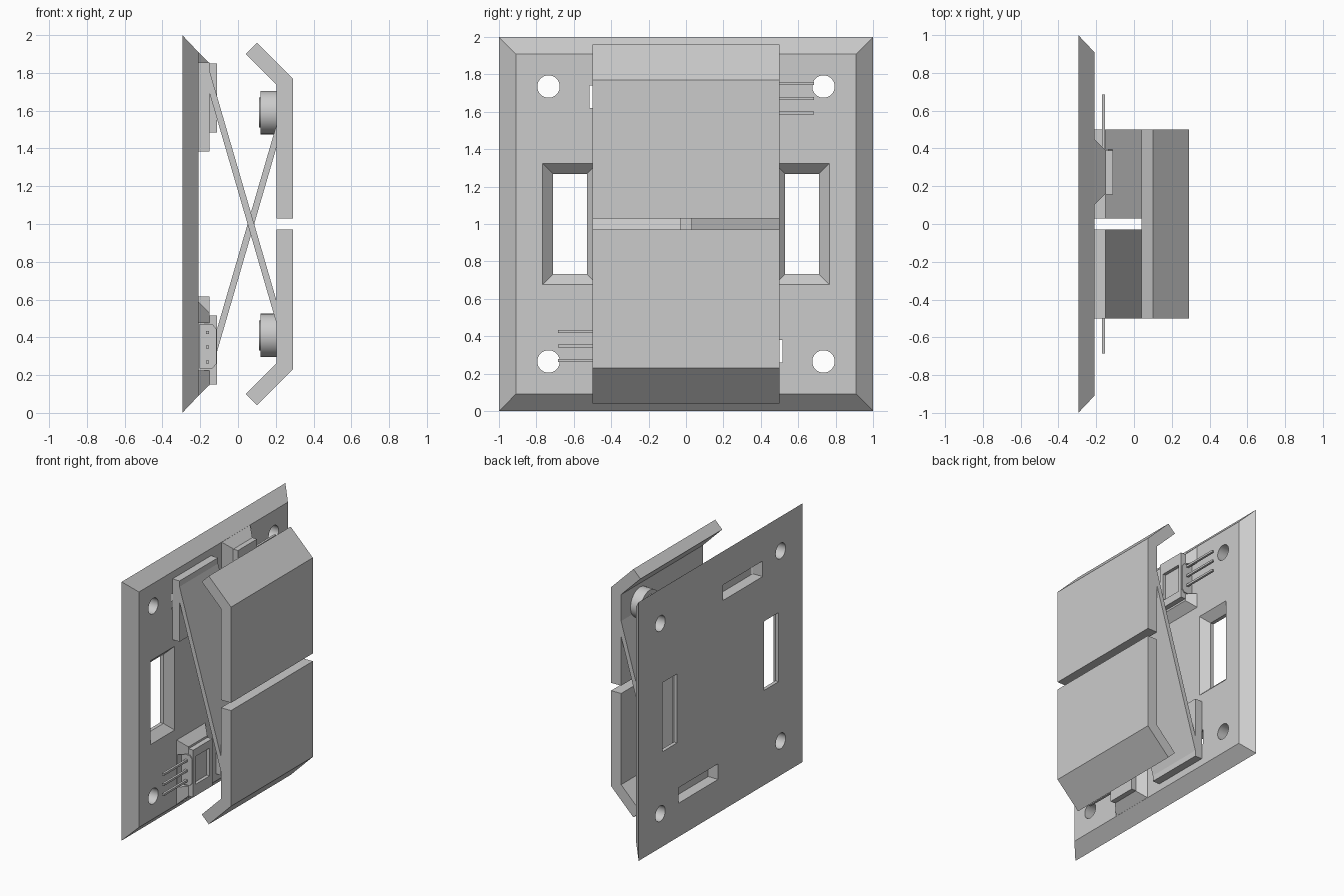
import bpy, bmesh, math
from mathutils import Matrix, Vector

if "Cube" in bpy.data.objects:
    bpy.data.objects.remove(bpy.data.objects["Cube"])

FLIP = Matrix.Translation((0, 0, 2)) @ Matrix.Rotation(math.pi, 4, 'X')  # half turn about the centre


def finish(name, bm, flip=False):
    bmesh.ops.recalc_face_normals(bm, faces=bm.faces)
    if flip:
        bm.transform(FLIP)
    me = bpy.data.meshes.new(name)
    bm.to_mesh(me)
    bm.free()
    ob = bpy.data.objects.new(name, me)
    bpy.context.collection.objects.link(ob)
    return ob


def loft(name, sections, flip=False):
    """Rectangles (x, y0, y1, z0, z1) joined along x."""
    bm = bmesh.new()
    rings = [[bm.verts.new((x, y, z)) for y, z in ((y0, z0), (y1, z0), (y1, z1), (y0, z1))]
             for x, y0, y1, z0, z1 in sections]
    bm.faces.new(rings[0])
    bm.faces.new(rings[-1])
    for a, b in zip(rings, rings[1:]):
        for i in range(4):
            j = (i + 1) % 4
            bm.faces.new((a[i], a[j], b[j], b[i]))
    return finish(name, bm, flip)


def box(name, x0, x1, y0, y1, z0, z1, flip=False):
    return loft(name, [(x0, y0, y1, z0, z1), (x1, y0, y1, z0, z1)], flip)


def extrude_y(name, pts, y0, y1, flip=False):
    bm = bmesh.new()
    f = bm.faces.new([bm.verts.new((x, y0, z)) for x, z in pts])
    r = bmesh.ops.extrude_face_region(bm, geom=[f])
    bmesh.ops.translate(bm, vec=(0, y1 - y0, 0),
                        verts=[v for v in r['geom'] if isinstance(v, bmesh.types.BMVert)])
    return finish(name, bm, flip)


def disc_x(name, x0, x1, r, y, z, flip=False):
    bm = bmesh.new()
    m = Matrix.Translation(((x0 + x1) / 2, y, z)) @ Matrix.Rotation(math.pi / 2, 4, 'Y')
    bmesh.ops.create_cone(bm, cap_ends=True, segments=40, radius1=r, radius2=r,
                          depth=x1 - x0, matrix=m)
    ob = finish(name, bm, flip)
    smooth(ob)
    return ob


def smooth(ob):
    bpy.ops.object.select_all(action='DESELECT')
    ob.select_set(True)
    bpy.context.view_layer.objects.active = ob
    bpy.ops.object.shade_smooth_by_angle(angle=math.radians(30))


def cut(ob, cutters):
    for c in cutters:
        c.hide_render = True
        m = ob.modifiers.new("cut", 'BOOLEAN')
        m.operation, m.solver, m.object = 'DIFFERENCE', 'EXACT', c
        bpy.context.view_layer.objects.active = ob
        bpy.ops.object.modifier_apply(modifier=m.name)
        bpy.data.objects.remove(c)


# Back plate with bevelled rim
plate = loft("back_plate", [(-.295, -1, 1, 0, 2), (-.21, -.91, .91, .09, 1.91)])
cutters = []
for flip in (False, True):
    # Screw holes, bevelled window and arm slot
    for z in (.265, 1.735):
        cutters.append(disc_x("hole_cutter", -.4, -.1, .06, -.735, z, flip))
    cutters.append(loft("window_cutter", [
        (-.35, -.71, -.53, .733, 1.267), (-.267, -.71, -.53, .733, 1.267),
        (-.20, -.777, -.463, .666, 1.334)], flip))
    cutters.append(box("slot_cutter", -.4, -.1, -.515, -.03, 1.62, 1.74, flip))
cut(plate, cutters)

for flip in (False, True):
    s = "upper_" if flip else "lower_"
    # Paddle with bent end
    extrude_y(s + "paddle", [(.205, .97), (.29, .97), (.29, .23), (.10, .04),
                             (.04, .10), (.205, .265)], -.5, .5, flip)
    # Magnet in its cup
    disc_x(s + "magnet_cup", .12, .21, .115, -.27, .41, flip)
    disc_x(s + "magnet", .112, .13, .08, -.27, .41, flip)
    # Spring arm and its foot
    extrude_y(s + "spring_arm", [(-.155, 1.827), (-.155, 1.707), (.21, .453), (.21, .573)],
              -.5, -.03, flip)
    box(s + "arm_foot", -.211, -.15, -.5, -.03, 1.385, 1.855, flip)
    # Sensor holder: sloped base with side channel, and framed pocket
    base = loft(s + "sensor_base", [(-.211, -.45, -.10, .09, .59),
                                    (-.15, -.39, -.16, .15, .53)], flip)
    cut(base, [box("channel_cutter", -.209, -.1, -.6, -.388, .225, .475, flip)])
    frame = box(s + "sensor_frame", -.151, -.11, -.39, -.157, .15, .515, flip)
    cut(frame, [box("pocket_cutter", -.135, 0, -.36, -.19, .24, .455, flip)])
    # Connector face and three pins
    extrude_y(s + "sensor_body", [(-.205, .235), (-.135, .235), (-.115, .26), (-.115, .445),
                                  (-.135, .47), (-.205, .47)], -.398, -.37, flip)
    shift = -.02 if flip else 0
    for i in range(3):
        z = .27 + .078 * i + shift
        box(f"{s}pin_{i + 1}", -.17, -.153, -.685, -.38, z - .008, z + .008, flip)
